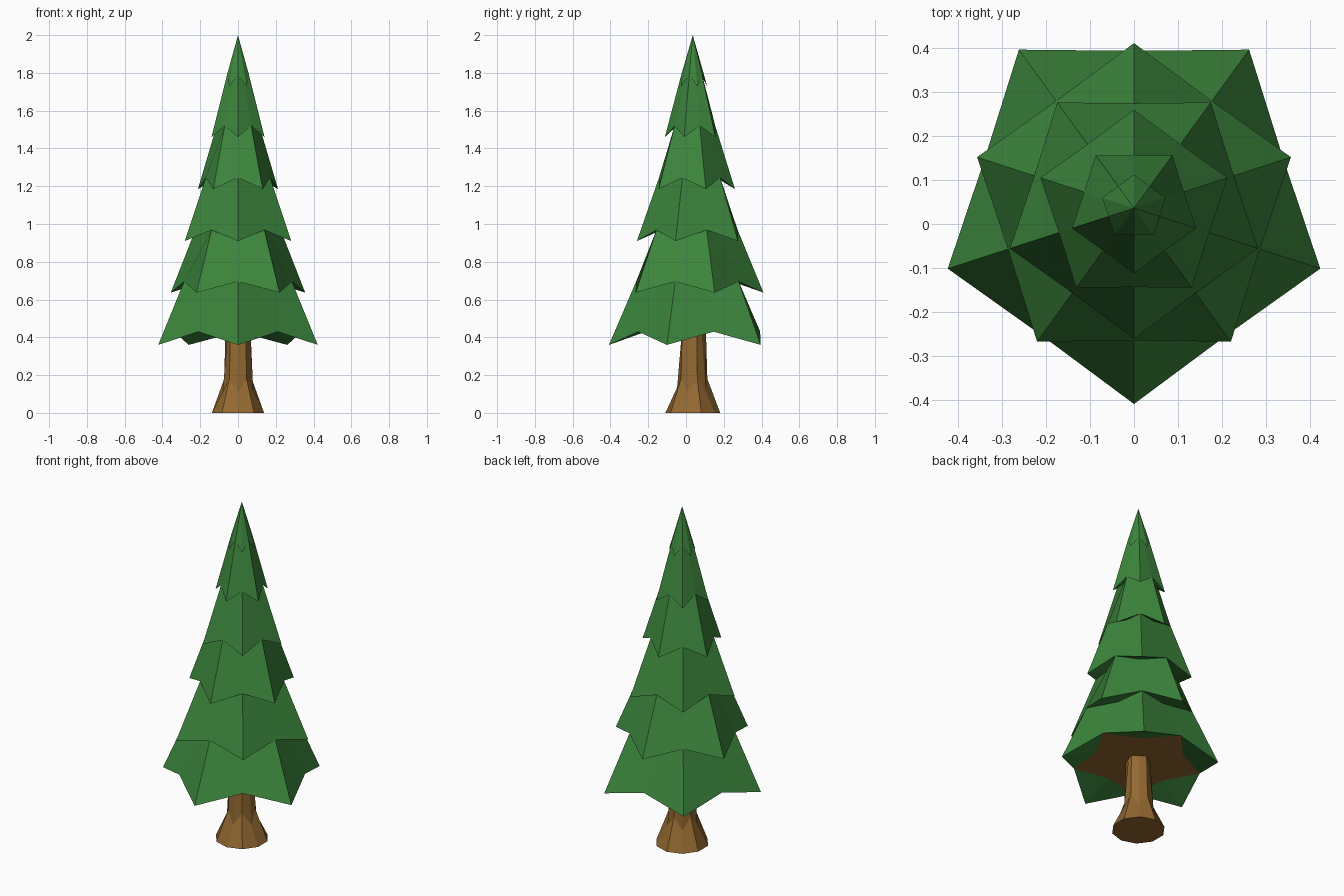
import bpy, bmesh, math

if "Cube" in bpy.data.objects:
    bpy.data.objects.remove(bpy.data.objects["Cube"], do_unlink=True)

CY = 0.036      # trunk axis sits slightly behind the centre
N = 10          # ring sides: five tips alternating with five notches


def make_material(name, rgb):
    m = bpy.data.materials.new(name)
    m.use_nodes = True
    m.diffuse_color = (*rgb, 1)
    m.node_tree.nodes["Principled BSDF"].inputs["Base Color"].default_value = (*rgb, 1)
    return m


green = make_material("needle green", (0.045, 0.235, 0.045))
brown = make_material("bark brown", (0.29, 0.14, 0.03))


def ring(bm, even, odd):
    """Ten vertices from the front round; even and odd ones have own (radius, z)."""
    out = []
    for i in range(N):
        r, z = odd if i % 2 else even
        a = -math.pi / 2 + i * math.tau / N
        out.append(bm.verts.new((r * math.cos(a), CY + r * math.sin(a), z)))
    return out


def bridge(bm, low, high):
    """Skin two rings, splitting each quad into triangles that follow the ridges."""
    for i in range(N):
        j = (i + 1) % N
        quad = [low[i], low[j], high[j], high[i]]
        bm.faces.new(quad)


def finish(bm, name, materials):
    bmesh.ops.recalc_face_normals(bm, faces=bm.faces[:])
    me = bpy.data.meshes.new(name)
    bm.to_mesh(me)
    bm.free()
    for m in materials:
        me.materials.append(m)
    ob = bpy.data.objects.new(name, me)
    bpy.context.collection.objects.link(ob)
    return ob


# Foliage tiers: tip radius, tip height, notch height
tiers = [(0.444, 0.36, 0.43), (0.374, 0.637, 0.695), (0.296, 0.91, 0.968),
         (0.223, 1.185, 1.245), (0.148, 1.46, 1.52), (0.076, 1.73, 1.79)]

bm = bmesh.new()
collar = None
for k, (r, z_tip, z_notch) in enumerate(tiers):
    tip, notch, inner = (r, z_tip), (r * 0.803, z_notch), (r * 0.56, z_notch)
    flip = k % 2                      # every other tier is turned by 36 degrees
    rim = ring(bm, notch, tip) if flip else ring(bm, tip, notch)
    core = ring(bm, notch, inner) if flip else ring(bm, inner, notch)
    for i in range(N):                # notch points are shared by rim and core
        if i % 2 != flip:
            bm.verts.remove(core[i])
            core[i] = rim[i]
    # Folded underside of each tip
    for i in range(flip, N, 2):
        for j in ((i - 1) % N, (i + 1) % N):
            bm.faces.new([core[i], rim[i], rim[j]])
    if collar is None:                # brown star closing the bottom
        bm.faces.new(core).material_index = 1
    else:                             # sides of the tier below run up to this star
        bridge(bm, collar, core)
    collar = rim

# Pointed top
apex = bm.verts.new((0, CY, 2.0))
for i in range(N):
    bm.faces.new([collar[i], collar[(i + 1) % N], apex])
bmesh.ops.remove_doubles(bm, verts=bm.verts[:], dist=1e-5)
finish(bm, "foliage", [green, brown])

# Ribbed trunk with a flared foot
bm = bmesh.new()
foot = ring(bm, (0.145, 0), (0.145, 0))
neck = ring(bm, (0.085, 0.11), (0.077, 0.18))
top = ring(bm, (0.056, 0.45), (0.069, 0.45))
bridge(bm, foot, neck)
bridge(bm, neck, top)
bm.faces.new(foot)
bm.faces.new(top)
finish(bm, "trunk", [brown])
